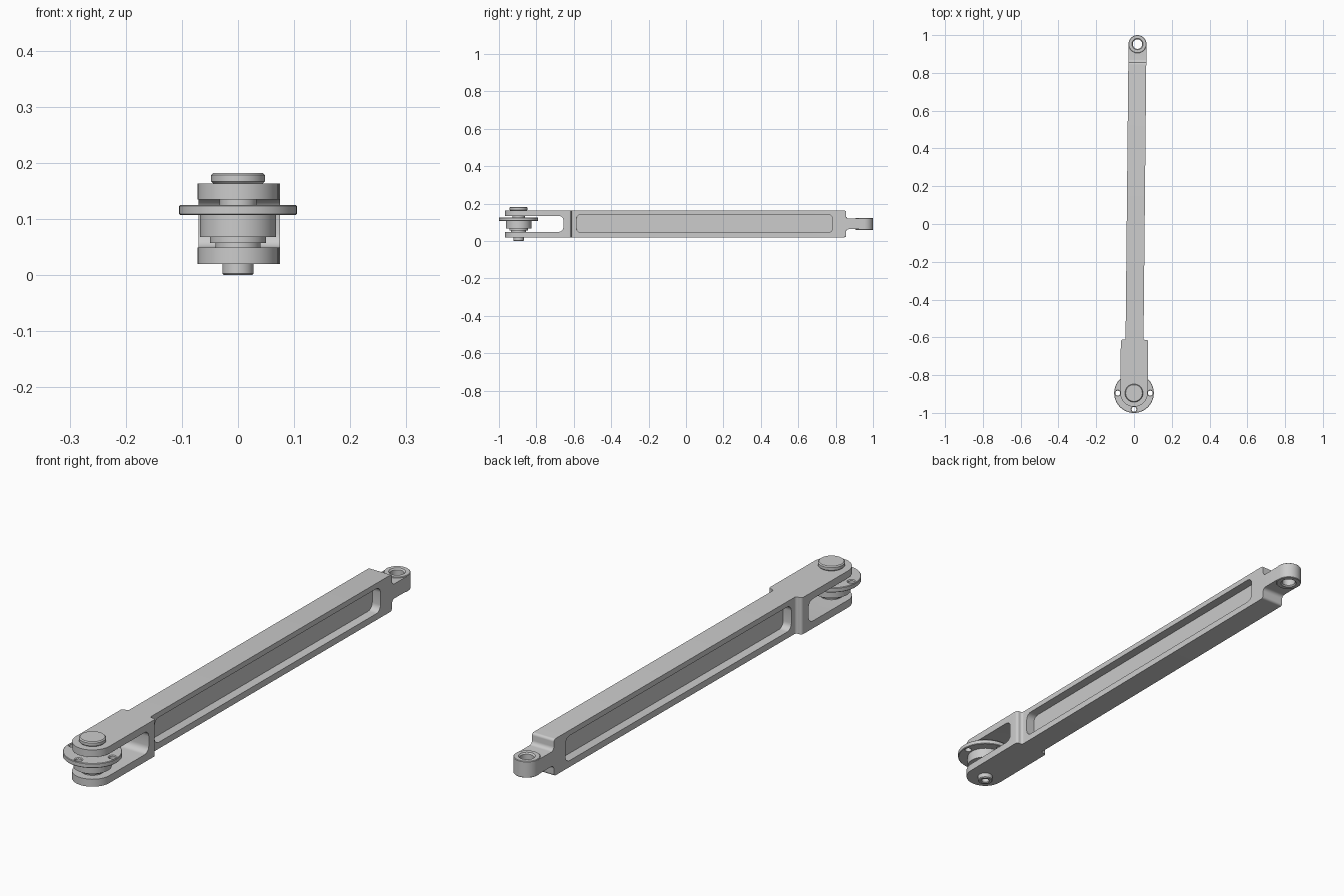
import bpy, bmesh
from math import sin, cos, pi, radians
from mathutils import Matrix, Vector

cube = bpy.data.objects.get("Cube")
if cube:
    bpy.data.objects.remove(cube, do_unlink=True)

PIN = Vector((0, -0.895, 0))     # pivot pin axis
TILT = -0.01                     # the arm swings slightly about the pin
MID = 0.0915                     # mid height of the arm
BOTTOM, TOP = 0.02, 0.163
EYE = 1.8475                     # eye distance from the pin


def arc(cx, cy, r, start, end, n=6):
    return [(cx + r * cos(radians(start + (end - start) * i / n)),
             cy + r * sin(radians(start + (end - start) * i / n))) for i in range(n + 1)]


def rounded_rect(u0, u1, v0, v1, r):
    return (arc(u1 - r, v0 + r, r, -90, 0) + arc(u1 - r, v1 - r, r, 0, 90)
            + arc(u0 + r, v1 - r, r, 90, 180) + arc(u0 + r, v0 + r, r, 180, 270))


def finish(name, bm):
    bmesh.ops.remove_doubles(bm, verts=bm.verts, dist=1e-5)
    bmesh.ops.recalc_face_normals(bm, faces=bm.faces)
    mesh = bpy.data.meshes.new(name)
    bm.to_mesh(mesh)
    bm.free()
    obj = bpy.data.objects.new(name, mesh)
    bpy.context.collection.objects.link(obj)
    return obj


def prism(name, pts, axis, lo, hi):
    """Extrude an outline: (x, y) along z, or (y, z) along x."""
    place = (lambda u, v: (u, v, lo)) if axis == "z" else (lambda u, v: (lo, u, v))
    bm = bmesh.new()
    face = bm.faces.new([bm.verts.new(place(u, v)) for u, v in pts])
    ext = bmesh.ops.extrude_face_region(bm, geom=[face])
    move = Vector((0, 0, hi - lo)) if axis == "z" else Vector((hi - lo, 0, 0))
    bmesh.ops.translate(bm, vec=move, verts=[g for g in ext["geom"] if isinstance(g, bmesh.types.BMVert)])
    return finish(name, bm)


def lathe(name, profile, center=(0, 0), steps=40, closed=False):
    """Turn an (r, z) profile about a vertical axis."""
    bm = bmesh.new()
    verts = [bm.verts.new((r, 0, z)) for r, z in profile]
    pairs = list(zip(verts, verts[1:])) + ([(verts[-1], verts[0])] if closed else [])
    edges = [bm.edges.new(p) for p in pairs]
    bmesh.ops.spin(bm, geom=verts + edges, cent=(0, 0, 0), axis=(0, 0, 1), angle=2 * pi, steps=steps)
    bmesh.ops.translate(bm, vec=(center[0], center[1], 0), verts=bm.verts)
    return finish(name, bm)


def cut(obj, cutters):
    for cutter in cutters:
        cutter.hide_render = True
        mod = obj.modifiers.new("cut", "BOOLEAN")
        mod.operation, mod.solver, mod.object = "DIFFERENCE", "EXACT", cutter
        bpy.context.view_layer.objects.active = obj
        bpy.ops.object.modifier_apply(modifier=mod.name)
        bpy.data.objects.remove(cutter, do_unlink=True)


# Arm: plan outline with round fork end, shoulders and round eye end
W, F = 0.0475, 0.0725
side = arc(F - 0.01, 0.272, 0.01, 0, 90) + arc(W + 0.01, 0.292, 0.01, 270, 180)
outline = arc(0, 0, F, 180, 360, 16) + side + arc(0, EYE, W, 0, 180, 16)
outline += [(-x, y) for x, y in reversed(side)]
arm = prism("arm", outline, "z", BOTTOM, TOP)

# Fork slot, side pockets, thinned tongue and eye hole
end = arc(1.74, TOP - 0.01, 0.01, 90, 0) + arc(1.765, 0.135, 0.015, 180, 270)
end = [(1.74, 0.2)] + end + [(2, 0.12), (2, 0.2)]
cutters = [prism("fork_slot", rounded_rect(-0.3, 0.24, 0.049, 0.135, 0.025), "x", -0.2, 0.2)]
for s in (1, -1):
    pocket = rounded_rect(0.31, 1.68, 0.045, 0.142, 0.025)
    cutters.append(prism("pocket", pocket, "x", *sorted((s * 0.012, s * 0.1))))
    cutters.append(prism("tongue_step", [(y, MID + s * (z - MID)) for y, z in end], "x", -0.2, 0.2))
cutters.append(lathe("eye_hole", [(0, 0), (0.03, 0), (0.03, 0.2), (0, 0.2)], (0, EYE)))
cut(arm, cutters)

# Eye bush with chamfered bore
lo, hi, bore = 0.0595, 0.1235, 0.025
eye_bush = lathe("eye_bush", [(bore, lo + 0.005), (bore + 0.005, lo), (W - 0.002, lo), (W, lo + 0.002),
                              (W, hi - 0.002), (W - 0.002, hi), (bore + 0.005, hi), (bore, hi - 0.005)],
                 (0, EYE), closed=True)

# Pivot pin with a broad head and a hollow lower end
pin = lathe("pivot_pin", [(0, 0.02), (0.014, 0.02), (0.014, 0.003), (0.017, 0), (0.025, 0), (0.028, 0.003),
                          (0.028, TOP), (0.044, TOP), (0.048, 0.167), (0.048, 0.178),
                          (0.044, 0.182), (0, 0.182)])

# Flanged hub between the fork arms
hub = lathe("flanged_hub", [(0, 0.049), (0.04, 0.049), (0.04, 0.057), (0.05, 0.057), (0.05, 0.068),
                            (0.068, 0.068), (0.068, 0.107), (0.103, 0.107), (0.105, 0.109),
                            (0.105, 0.123), (0.103, 0.125), (0.033, 0.125), (0.033, 0.135), (0, 0.135)], steps=56)
cut(hub, [lathe("flange_hole", [(0, 0.09), (0.013, 0.09), (0.013, 0.122), (0.018, 0.127), (0, 0.127)],
                (0.086 * cos(k * pi / 2), 0.086 * sin(k * pi / 2)), 20) for k in range(4)])

# Place everything on the pin axis and shade
place = Matrix.Translation(PIN)
for obj in (arm, eye_bush, pin, hub):
    swing = Matrix.Rotation(TILT, 4, "Z") if obj in (arm, eye_bush) else Matrix.Identity(4)
    obj.data.transform(place @ swing)
    bpy.ops.object.select_all(action="DESELECT")
    obj.select_set(True)
    bpy.context.view_layer.objects.active = obj
    bpy.ops.object.shade_smooth_by_angle(angle=radians(30))
